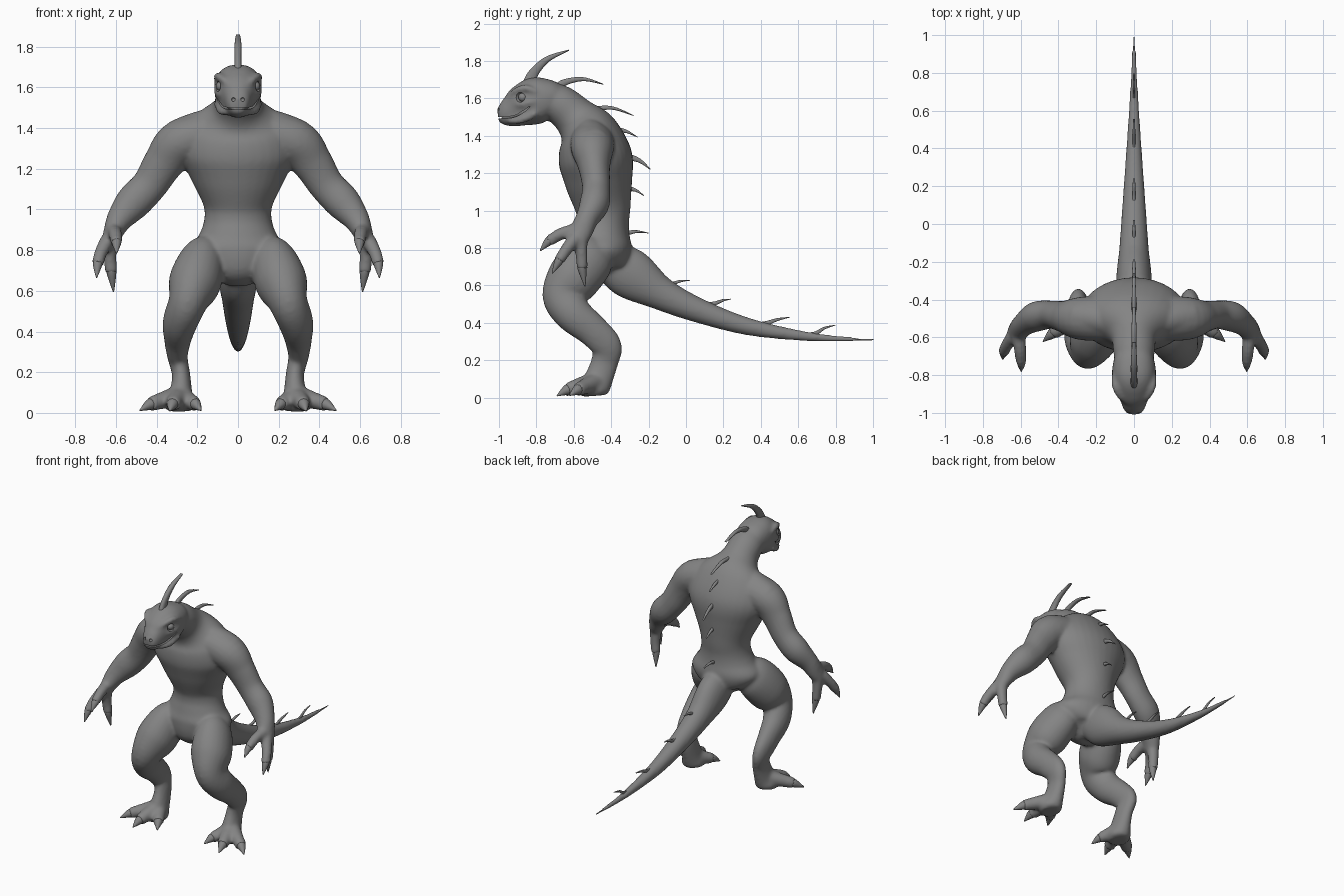
import bpy, bmesh, math
from mathutils import Vector, Matrix

X, Y = Vector((1, 0, 0)), Vector((0, 1, 0))

grey = bpy.data.materials.new("dark_grey")
grey.diffuse_color = (.23, .23, .23, 1)


def spline(pts, steps):
    """Catmull-Rom through (x, y, z, a, b) rows."""
    rows = [Vector(p) for p in pts]
    out = []
    for i in range(len(rows) - 1):
        p0, p1, p2 = rows[max(i - 1, 0)], rows[i], rows[i + 1]
        p3 = rows[min(i + 2, len(rows) - 1)]
        for k in range(steps):
            t = k / steps
            out.append(0.5 * (2 * p1 + (p2 - p0) * t + (2 * p0 - 5 * p1 + 4 * p2 - p3) * t * t
                              + (3 * p1 - p0 - 3 * p2 + p3) * t ** 3))
    return out + [rows[-1]]


def loft(bm, pts, mirror=False, ref=X, power=2.0, sides=20, steps=6):
    """Closed tube through sections; a is the half width along ref, b across it."""
    rows = spline([tuple(p) if len(p) == 5 else (*p, p[3]) for p in pts], steps)
    for sign in ((1, -1) if mirror else (1,)):
        rings = []
        for i, r in enumerate(rows):
            c = Vector(r[:3])
            t = (Vector(rows[min(i + 1, len(rows) - 1)][:3]) - Vector(rows[max(i - 1, 0)][:3])).normalized()
            u = (ref - t * ref.dot(t)).normalized()
            v = t.cross(u)
            ring = []
            for k in range(sides):
                an = 2 * math.pi * k / sides
                cu, sv = math.cos(an), math.sin(an)
                e = 2 / power
                p = c + u * math.copysign(abs(cu) ** e, cu) * max(r[3], .002) \
                      + v * math.copysign(abs(sv) ** e, sv) * max(r[4], .002)
                ring.append(bm.verts.new((p.x * sign, p.y, p.z)))
            rings.append(ring)
        faces = [bm.faces.new(rings[0]), bm.faces.new(rings[-1][::-1])]
        for r0, r1 in zip(rings, rings[1:]):
            for k in range(sides):
                n = (k + 1) % sides
                faces.append(bm.faces.new((r0[k], r1[k], r1[n], r0[n])))
        bmesh.ops.recalc_face_normals(bm, faces=faces)


def ball(bm, pos, r):
    for s in (1, -1):
        bmesh.ops.create_uvsphere(bm, u_segments=20, v_segments=12, radius=r,
                                  matrix=Matrix.Translation((pos[0] * s, pos[1], pos[2])))


def finish(name, bm):
    me = bpy.data.meshes.new(name)
    bm.to_mesh(me)
    bm.free()
    me.materials.append(grey)
    ob = bpy.data.objects.new(name, me)
    bpy.context.collection.objects.link(ob)
    bpy.ops.object.select_all(action='DESELECT')
    ob.select_set(True)
    bpy.context.view_layer.objects.active = ob
    bpy.ops.object.shade_smooth_by_angle(angle=math.radians(50))
    return ob


body = bmesh.new()

# torso and neck
loft(body, [(0, -.46, .63, .06, .05), (0, -.47, .70, .17, .14), (0, -.455, .79, .245, .165),
            (0, -.45, .87, .195, .15), (0, -.445, .94, .168, .14), (0, -.445, 1.02, .17, .15),
            (0, -.465, 1.15, .232, .18), (0, -.485, 1.28, .288, .198), (0, -.525, 1.41, .25, .165),
            (0, -.59, 1.495, .13, .118), (0, -.675, 1.567, .11, .105), (0, -.76, 1.59, .10, .10)], sides=32)

# head and snout
loft(body, [(0, -.68, 1.585, .09, .08), (0, -.73, 1.595, .11, .105), (0, -.80, 1.588, .116, .126),
            (0, -.87, 1.562, .100, .114), (0, -.93, 1.532, .072, .088), (0, -.975, 1.517, .057, .064),
            (0, -1.006, 1.513, .036, .036)], power=2.3, sides=28)

# brow and cheek ridges around the eyes, jaw corner
loft(body, [(.045, -.945, 1.612, .010), (.078, -.905, 1.642, .018), (.10, -.855, 1.655, .019),
            (.108, -.80, 1.635, .012)], mirror=True)
loft(body, [(.065, -.925, 1.572, .010), (.095, -.875, 1.568, .016), (.107, -.81, 1.585, .013)], mirror=True)
loft(body, [(.05, -.945, 1.475, .014), (.083, -.88, 1.485, .02), (.10, -.80, 1.52, .02)], mirror=True)

# tail
loft(body, [(0, -.48, .78, .08, .08), (0, -.31, .67, .095, .135), (0, -.13, .555, .078, .09),
            (0, .07, .465, .064, .066), (0, .34, .378, .045, .046), (0, .66, .326, .024, .025),
            (0, .90, .312, .012, .012), (0, 1.008, .31, .006, .006)], sides=24)

# trapezius slope
loft(body, [(.05, -.53, 1.45, .07), (.2, -.50, 1.395, .085), (.3, -.49, 1.35, .09)], mirror=True, ref=Y)

# arms
loft(body, [(.10, -.50, 1.38, .12, .11), (.28, -.50, 1.33, .115, .115), (.365, -.49, 1.23, .085, .10),
            (.435, -.48, 1.12, .075, .088), (.515, -.49, 1.035, .08, .088), (.58, -.53, .955, .062, .066),
            (.612, -.56, .89, .062, .05), (.632, -.58, .84, .054, .04)], mirror=True, ref=Y)

# legs
loft(body, [(.12, -.45, .81, .06, .08), (.17, -.51, .75, .11, .135), (.213, -.60, .64, .128, .143),
            (.248, -.655, .54, .096, .113), (.285, -.60, .445, .085, .10), (.297, -.50, .36, .066, .087),
            (.297, -.425, .275, .050, .082), (.28, -.435, .19, .045, .073), (.28, -.467, .10, .056, .077),
            (.285, -.49, .045, .075, .08), (.285, -.49, .01, .06, .065)], mirror=True, sides=24)

# fingers and toes, each with a claw tip
digits = [
    ([(.612, -.59, .895, .038), (.602, -.67, .875, .033), (.597, -.735, .835, .03)], (.597, -.78, .785)),
    ([(.64, -.595, .85, .038), (.675, -.645, .785, .032), (.69, -.68, .73, .03)], (.695, -.715, .665)),
    ([(.63, -.565, .85, .04), (.63, -.558, .76, .032), (.622, -.555, .69, .031)], (.612, -.54, .595)),
    ([(.288, -.50, .08, .055), (.308, -.58, .06, .043), (.323, -.635, .042, .036)], (.335, -.69, .01)),
    ([(.27, -.49, .075, .05), (.232, -.55, .055, .04), (.208, -.59, .042, .035)], (.182, -.638, .012)),
    ([(.305, -.49, .08, .052), (.382, -.545, .058, .041), (.432, -.58, .042, .036)], (.482, -.622, .012)),
]
claws = bmesh.new()
for pts, tip in digits:
    loft(body, pts, mirror=True)
    mid = tuple((p + q) / 2 for p, q in zip(pts[1][:3], pts[2][:3]))
    r = pts[2][3]
    loft(claws, [(*mid, r * .6), (*pts[2][:3], r * .78), (*tip, .003)], mirror=True, sides=12, steps=5)

# fuse the body into one smooth skin
skin = finish("body", body)
m = skin.modifiers.new("fuse", 'REMESH')
m.mode = 'VOXEL'
m.voxel_size = .0105
m.use_smooth_shade = True
bpy.ops.object.modifier_apply(modifier=m.name)
m = skin.modifiers.new("soften", 'SMOOTH')
m.factor = .5
m.iterations = 9
bpy.ops.object.modifier_apply(modifier=m.name)

# mouth slit, nostrils and eye sockets
cut = bmesh.new()
loft(cut, [(0, -1.06, 1.50, .2, .004), (0, -.98, 1.497, .2, .005), (0, -.915, 1.505, .2, .005),
           (0, -.865, 1.533, .2, .005), (0, -.835, 1.557, .2, .002)], sides=12)
ball(cut, (.022, -1.0, 1.54), .010)
ball(cut, (.103, -.888, 1.606), .027)
cutter = finish("mouth_cutter", cut)
cutter.hide_render = True
cutter.hide_set(True)
bpy.context.view_layer.objects.active = skin
skin.select_set(True)
m = skin.modifiers.new("mouth", 'BOOLEAN')
m.operation = 'DIFFERENCE'
m.object = cutter
bpy.ops.object.modifier_apply(modifier=m.name)
bpy.data.objects.remove(cutter)
bpy.ops.object.shade_smooth_by_angle(angle=math.radians(50))

finish("claws", claws)

# mouth lining behind the lips
lining = bmesh.new()
loft(lining, [(0, -.80, 1.55, .085, .05), (0, -.87, 1.53, .075, .05), (0, -.93, 1.51, .053, .035),
              (0, -.97, 1.50, .036, .02), (0, -.985, 1.50, .02, .012)])
finish("mouth_lining", lining)

# eyes
eyes = bmesh.new()
ball(eyes, (.084, -.872, 1.606), .024)
finish("eyes", eyes)

# head horns: (y, z) path, half width, base depth
horns = [([(-.84, 1.67), (-.815, 1.735), (-.74, 1.81), (-.625, 1.858)], .017, .027),
         ([(-.69, 1.65), (-.65, 1.685), (-.55, 1.703), (-.44, 1.675)], .013, .018),
         ([(-.53, 1.52), (-.48, 1.543), (-.39, 1.548), (-.28, 1.508)], .012, .015),
         # back spines
         ([(-.40, 1.435), (-.35, 1.43), (-.31, 1.42), (-.26, 1.393)], .009, .013),
         ([(-.34, 1.29), (-.30, 1.285), (-.245, 1.265), (-.19, 1.22)], .010, .018),
         ([(-.34, 1.12), (-.30, 1.117), (-.265, 1.107), (-.225, 1.08)], .009, .013),
         ([(-.35, .87), (-.305, .882), (-.26, .888), (-.20, .88)], .009, .012),
         # tail spines
         ([(-.12, .60), (-.08, .607), (-.03, .623), (.02, .627)], .008, .011),
         ([(.09, .495), (.15, .503), (.20, .521), (.24, .527)], .008, .011),
         ([(.38, .385), (.43, .397), (.49, .418), (.555, .43)], .007, .013),
         ([(.63, .33), (.69, .342), (.74, .372), (.80, .388)], .006, .012)]
for n, (path, w, d) in enumerate(horns):
    bm = bmesh.new()
    scale = (1.4, 1, .6, .12)
    loft(bm, [(0, y, z, w * (1.2, 1, 1, .6)[k], d * s)
              for k, ((y, z), s) in enumerate(zip(path, scale))], sides=14, power=2.4)
    finish("head_horn" if n < 3 else "back_spine" if n < 7 else "tail_spine", bm)
